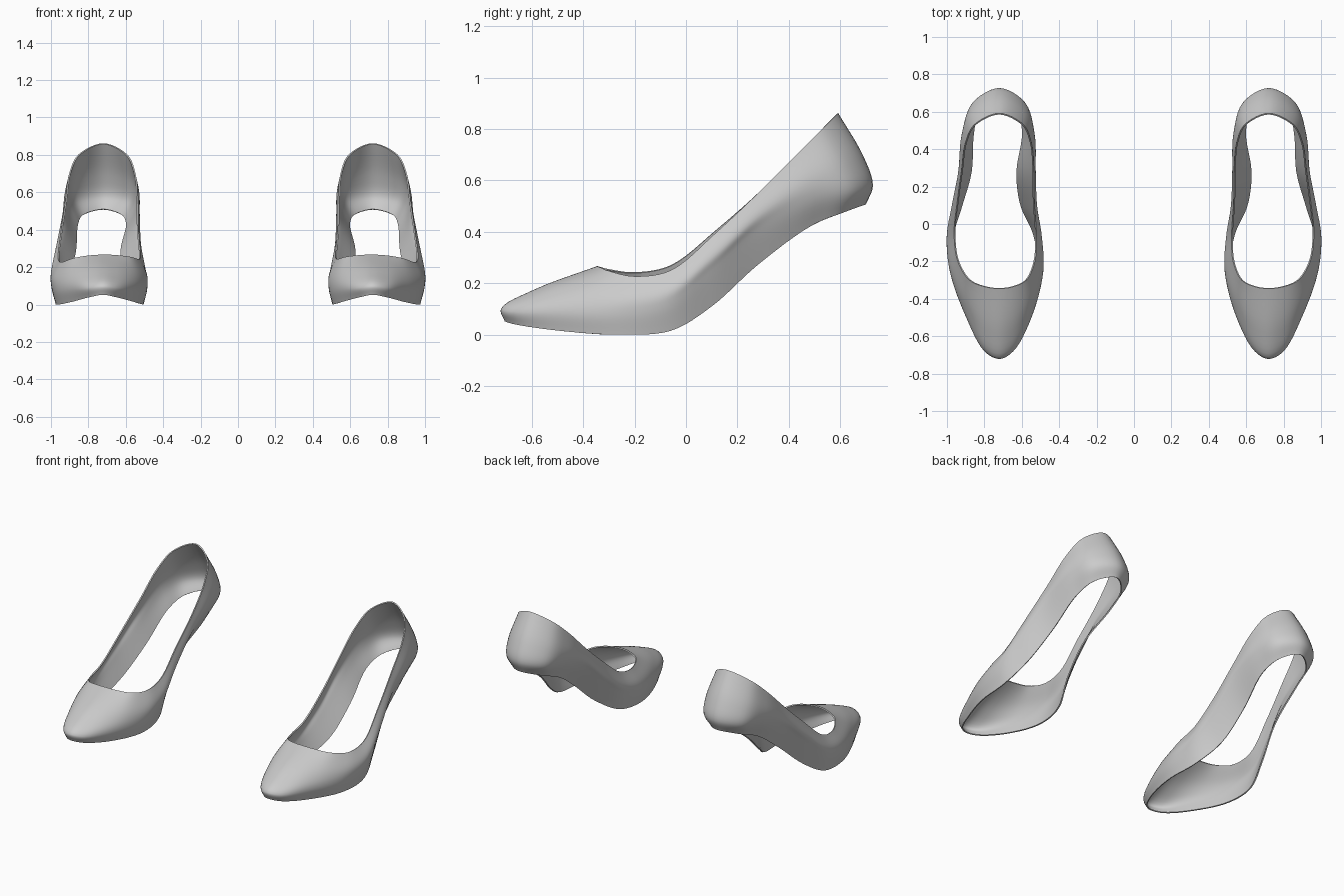
import bpy
from mathutils import Vector

if "Cube" in bpy.data.objects:
    bpy.data.objects.remove(bpy.data.objects["Cube"])

# Rings of the right shoe: toe centre -> outer side -> heel -> inner side
BOTTOM = [(.72, -.705, .052), (.79, -.665, .04), (.885, -.49, .015), (.965, -.26, 0), (.97, -.06, .015),
          (.925, .10, .11), (.875, .28, .272), (.862, .49, .425), (.83, .62, .478), (.72, .70, .507),
          (.62, .62, .478), (.592, .49, .425), (.622, .28, .28), (.60, .10, .12), (.53, -.06, .02),
          (.505, -.26, 0), (.56, -.49, .015), (.655, -.665, .04)]
SIDE = [(.72, -.72, .10), (.80, -.68, .09), (.897, -.50, .085), (.98, -.27, .08), (.998, -.08, .11),
        (.965, .09, .24), (.925, .27, .40), (.908, .50, .53), (.86, .65, .56), (.72, .727, .58),
        (.585, .65, .56), (.545, .50, .53), (.546, .27, .41), (.535, .08, .24), (.50, -.08, .12),
        (.487, -.26, .08), (.548, -.50, .085), (.645, -.68, .09)]
TOP = [(.72, -.345, .267), (.80, -.335, .262), (.88, -.30, .248), (.942, -.20, .227), (.962, -.06, .25),
       (.945, .12, .40), (.922, .29, .56), (.90, .44, .71), (.85, .535, .805), (.72, .592, .862),
       (.595, .535, .805), (.55, .44, .71), (.535, .29, .56), (.533, .12, .41), (.522, -.06, .27),
       (.53, -.20, .243), (.575, -.30, .255), (.645, -.335, .264)]


def spline(pts, steps, closed):
    """Smooth centripetal curve through the points."""
    p = [Vector(q) for q in pts]
    if closed:
        p = [p[-1]] + p + p[:2]
    else:
        p = [p[0] * 2 - p[1]] + p + [p[-1] * 2 - p[-2]]
    h = [max((b - a).length, 1e-6) ** .5 for a, b in zip(p, p[1:])]
    d = [(b - a) / k for a, b, k in zip(p, p[1:], h)]
    out = []
    for i in range(1, len(p) - 2):
        m0 = (d[i - 1] * h[i] + d[i] * h[i - 1]) / (h[i] + h[i - 1])
        m1 = (d[i] * h[i + 1] + d[i + 1] * h[i]) / (h[i] + h[i + 1])
        for s in range(steps):
            t = s / steps
            out.append(p[i] * (2*t**3 - 3*t*t + 1) + m0 * h[i] * (t**3 - 2*t*t + t)
                       + p[i + 1] * (3*t*t - 2*t**3) + m1 * h[i] * (t**3 - t*t))
    if not closed:
        out.append(p[-2])
    return out


def shoulder(side, top, f=.38, bulge=.016):
    """Extra ring between side and top, pushed slightly outward."""
    n, ring = len(side), []
    mid = [a.lerp(b, f) for a, b in zip(side, top)]
    for i in range(n):
        along = mid[(i + 1) % n] - mid[i - 1]
        ring.append(mid[i] + along.cross(top[i] - side[i]).normalized() * bulge)
    return ring


def shoe_upper(name, sign):
    bottom, side, top = (spline(r, 6, True) for r in (BOTTOM, SIDE, TOP))
    rings = zip(bottom, side, shoulder(side, top), top)
    cols = [spline(c, 6, False) for c in rings]
    n, m = len(cols), len(cols[0])
    verts = [(v.x * sign, v.y, v.z) for c in cols for v in c]
    faces = []
    for i in range(n):
        a, b = i * m, (i + 1) % n * m
        for j in range(m - 1):
            f = (a + j, b + j, b + j + 1, a + j + 1)
            faces.append(f if sign > 0 else f[::-1])
    me = bpy.data.meshes.new(name)
    me.from_pydata(verts, [], faces)
    ob = bpy.data.objects.new(name, me)
    bpy.context.collection.objects.link(ob)
    # thin leather thickness, inward
    sol = ob.modifiers.new("thickness", 'SOLIDIFY')
    sol.thickness = .008
    sol.offset = -1
    bpy.ops.object.select_all(action='DESELECT')
    ob.select_set(True)
    bpy.context.view_layer.objects.active = ob
    bpy.ops.object.modifier_apply(modifier=sol.name)
    bpy.ops.object.shade_smooth_by_angle(angle=.7)


# Pair of shoe uppers
shoe_upper("right_shoe_upper", 1)
shoe_upper("left_shoe_upper", -1)
